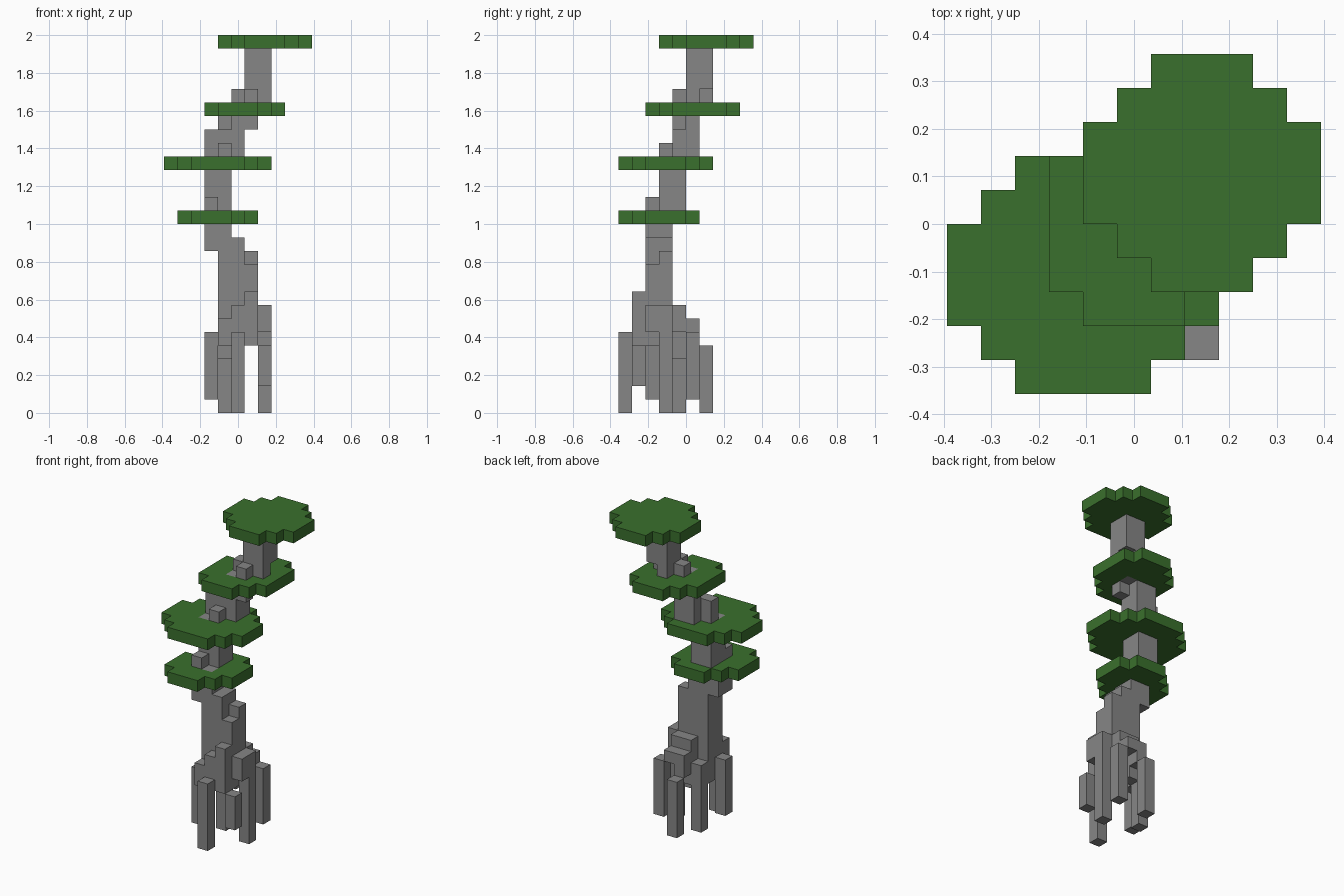
import bpy, bmesh, math
from mathutils import Vector

cube = bpy.data.objects.get("Cube")
if cube:
    bpy.data.objects.remove(cube, do_unlink=True)

UNIT = 1 / 14                                   # edge of one block
ORIGIN = Vector((-5.5, -5, 0))                  # corner of the block grid
SIDES = [Vector(d) for d in ((1, 0, 0), (-1, 0, 0), (0, 1, 0),
                             (0, -1, 0), (0, 0, 1), (0, 0, -1))]


def material(name, colour):
    mat = bpy.data.materials.new(name)
    mat.use_nodes = True
    mat.diffuse_color = colour
    mat.node_tree.nodes["Principled BSDF"].inputs["Base Color"].default_value = colour
    return mat


def column(x, y, low, high):
    return {(x, y, z) for z in range(low, high)}


def square(x, y, low, high):
    """A column two blocks wide and two deep."""
    return {c for dx in (0, 1) for dy in (0, 1)
            for c in column(x + dx, y + dy, low, high)}


def canopy(first_row, level, spans):
    """A flat leaf layer from the left and right end of each row."""
    return {(x, first_row + n, level) for n, (left, right) in enumerate(spans)
            for x in range(left, right + 1)}


def build(name, cells, solid, mat):
    """Skin the exposed block sides and merge them into large flat faces."""
    bm = bmesh.new()
    for cell in sorted(cells):
        for side in SIDES:
            if tuple(int(v) for v in Vector(cell) + side) in solid:
                continue
            across = Vector((side.y, side.z, side.x))
            up = side.cross(across)
            middle = Vector(cell) + Vector((.5, .5, .5)) + side / 2
            corners = [middle + (across * a + up * b) / 2
                       for a, b in ((-1, -1), (1, -1), (1, 1), (-1, 1))]
            bm.faces.new([bm.verts.new((c + ORIGIN) * UNIT) for c in corners])
    bmesh.ops.remove_doubles(bm, verts=bm.verts, dist=UNIT / 100)
    bmesh.ops.dissolve_limit(bm, angle_limit=math.radians(1),
                             verts=bm.verts, edges=bm.edges)
    mesh = bpy.data.meshes.new(name)
    bm.to_mesh(mesh)
    bm.free()
    mesh.materials.append(mat)
    bpy.context.collection.objects.link(bpy.data.objects.new(name, mesh))


# Stilt roots: hanging legs, then the arched shoulders joining them
legs = [(5, 0, 0, 6), (3, 2, 1, 6), (4, 4, 0, 6), (5, 6, 0, 5),
        (7, 5, 1, 6), (7, 3, 0, 8), (7, 1, 2, 5)]
shoulders = [(5, 1, 5, 8), (6, 1, 5, 9), (4, 1, 5, 7), (7, 2, 6, 8),
             (6, 4, 6, 8), (6, 5, 6, 7), (5, 5, 5, 7), (5, 4, 4, 8)]
roots = set().union(*(column(*c) for c in legs + shoulders))

# Leaning trunk: square sections stepping sideways, with single-block knots
sections = [(5, 2, 5, 11), (4, 2, 7, 12), (3, 2, 12, 15), (3, 3, 15, 19),
            (4, 4, 19, 22), (5, 4, 22, 23), (6, 5, 24, 27)]
knots = [(4, 2, 5, 7), (4, 3, 4, 7), (6, 3, 11, 12), (5, 2, 12, 13),
         (5, 3, 12, 13), (3, 2, 15, 16), (4, 3, 19, 20), (3, 4, 19, 21),
         (6, 4, 21, 22), (6, 4, 23, 24), (5, 5, 23, 24), (6, 5, 23, 24),
         (7, 5, 23, 24), (6, 6, 23, 24)]
trunk = set().union(*(square(*s) for s in sections), *(column(*k) for k in knots))
trunk -= {(4, 4, 21)}

# Four leaf layers
wide, top = (0, 7), (4, 10)
canopies = {
    "lowest_canopy": canopy(0, 14, [(2, 4), (1, 5), (1, 6), (1, 6), (2, 6), (3, 5)]),
    "widest_canopy": canopy(0, 18, [(2, 5), (1, 6), wide, wide, wide, (1, 6), (2, 5)]),
    "upper_canopy": canopy(2, 22, [(4, 6), (3, 7), (3, 8), (3, 8), (3, 8), (4, 8), (5, 7)]),
    "top_canopy": canopy(3, 27, [(6, 8), (5, 9), top, top, top, (5, 9), (6, 8)]),
}

bark = material("grey_bark", (0.24, 0.24, 0.24, 1))
leaf = material("leaf_green", (0.042, 0.16, 0.026, 1))
solid = roots.union(trunk, *canopies.values())
build("stilt_roots", roots - trunk, solid, bark)
build("trunk", trunk, solid, bark)
for name, cells in canopies.items():
    build(name, cells - trunk, solid, leaf)
